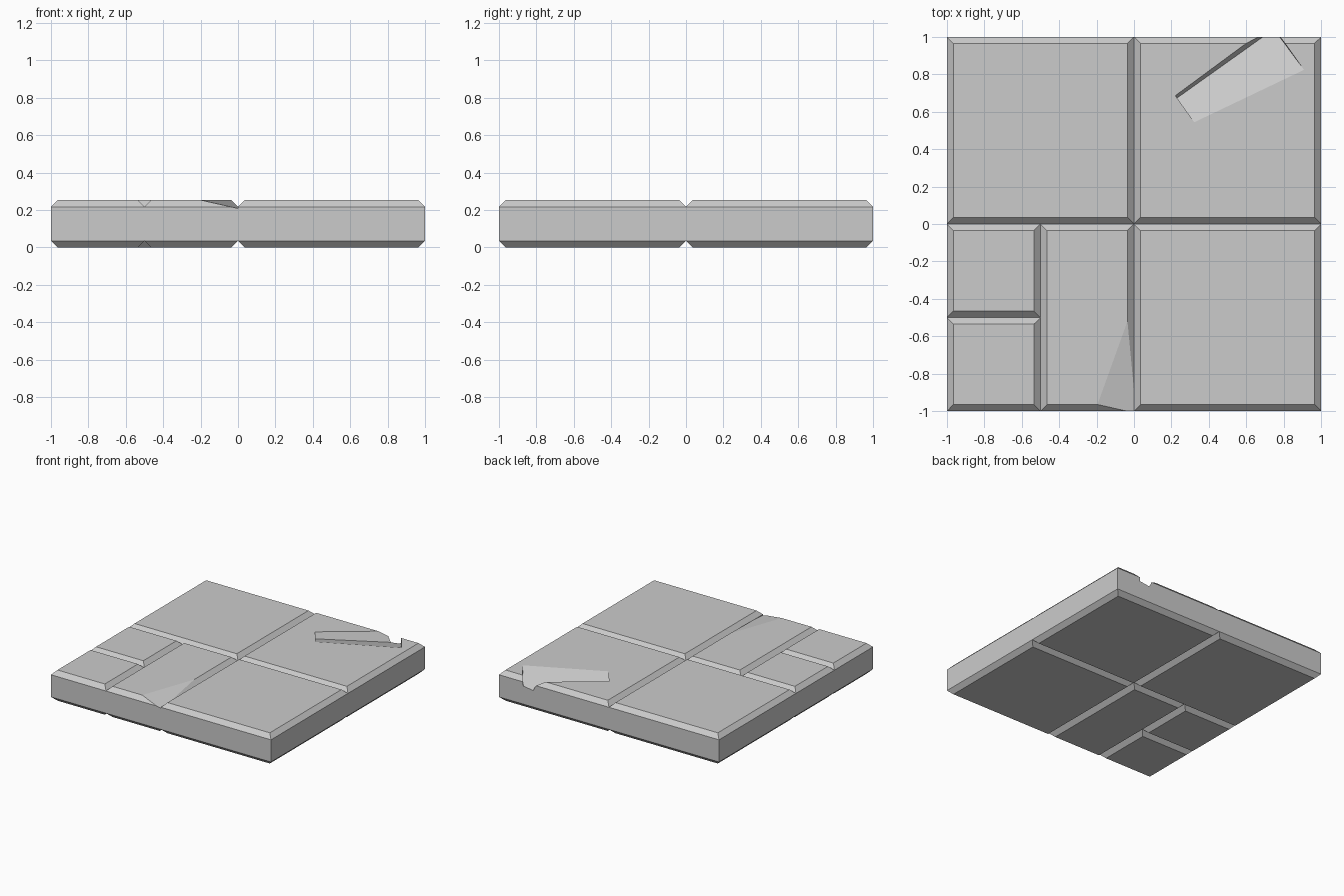
import bpy, bmesh
from mathutils import Vector, Matrix

if "Cube" in bpy.data.objects:
    bpy.data.objects.remove(bpy.data.objects["Cube"])

H, B = 0.252, 0.035   # slab height, chamfer


def add_object(name, bm):
    bmesh.ops.recalc_face_normals(bm, faces=bm.faces[:])
    me = bpy.data.meshes.new(name)
    bm.to_mesh(me)
    bm.free()
    ob = bpy.data.objects.new(name, me)
    bpy.context.collection.objects.link(ob)
    return ob


def tile_bmesh(x0, x1, y0, y1):
    """Paving slab chamfered along its top and bottom rims."""
    bm = bmesh.new()
    rings = []
    for inset, z in ((B, 0), (0, B), (0, H - B), (B, H)):
        a, b, c, d = x0 + inset, x1 - inset, y0 + inset, y1 - inset
        rings.append([bm.verts.new((x, y, z)) for x, y in ((a, c), (b, c), (b, d), (a, d))])
    bm.faces.new(rings[0][::-1])
    bm.faces.new(rings[-1])
    for lo, hi in zip(rings, rings[1:]):
        for i in range(4):
            j = (i + 1) % 4
            bm.faces.new((lo[i], lo[j], hi[j], hi[i]))
    return bm


# Intact tiles
for name, ext in {
    "large_tile_back_left": (-1, 0, 0, 1),
    "large_tile_front_right": (0, 1, -1, 0),
    "small_tile_back": (-1, -0.5, -0.5, 0),
    "small_tile_front": (-1, -0.5, -1, -0.5),
}.items():
    add_object(name, tile_bmesh(*ext))

# Half tile with its front corner broken off along a shallow plane
bm = tile_bmesh(-0.5, 0, -1, 0)
p, q, r = Vector((-0.035, -0.52, H)), Vector((-0.195, -0.965, H)), Vector((0, -0.89, H - B))
n = (q - p).cross(r - p)
if n.z < 0:
    n.negate()
cut = bmesh.ops.bisect_plane(bm, geom=bm.verts[:] + bm.edges[:] + bm.faces[:],
                             plane_co=p, plane_no=n, clear_outer=True)
edges = [e for e in cut["geom_cut"] if isinstance(e, bmesh.types.BMEdge)]
bmesh.ops.contextual_create(bm, geom=edges)
add_object("half_tile_chipped", bm)

# Large tile with a tilted wedge gouged out of its back edge
tile = add_object("large_tile_gouged", tile_bmesh(0, 1, 0, 1))
N = Vector((-0.138, 0.289, 1)).normalized()
U = Vector((0.815, 0.58, -0.055))
U = (U - N * U.dot(N)).normalized()
V = N.cross(U)
frame = Matrix((U, V, N)).transposed().to_4x4()
frame.translation = (0.228, 0.672, 0.202)
bm = bmesh.new()
bmesh.ops.create_cube(bm, size=1)
for v in bm.verts:
    v.co = frame @ Vector(((v.co.x + 0.5) * 0.639, (v.co.y - 0.5) * 0.6, (v.co.z + 0.5) * 0.5))
cutter = add_object("gouge_cutter", bm)
cutter.hide_render = True
mod = tile.modifiers.new("gouge", "BOOLEAN")
mod.operation, mod.solver, mod.object = "DIFFERENCE", "EXACT", cutter
bpy.context.view_layer.objects.active = tile
bpy.ops.object.modifier_apply(modifier=mod.name)
bpy.data.objects.remove(cutter)
